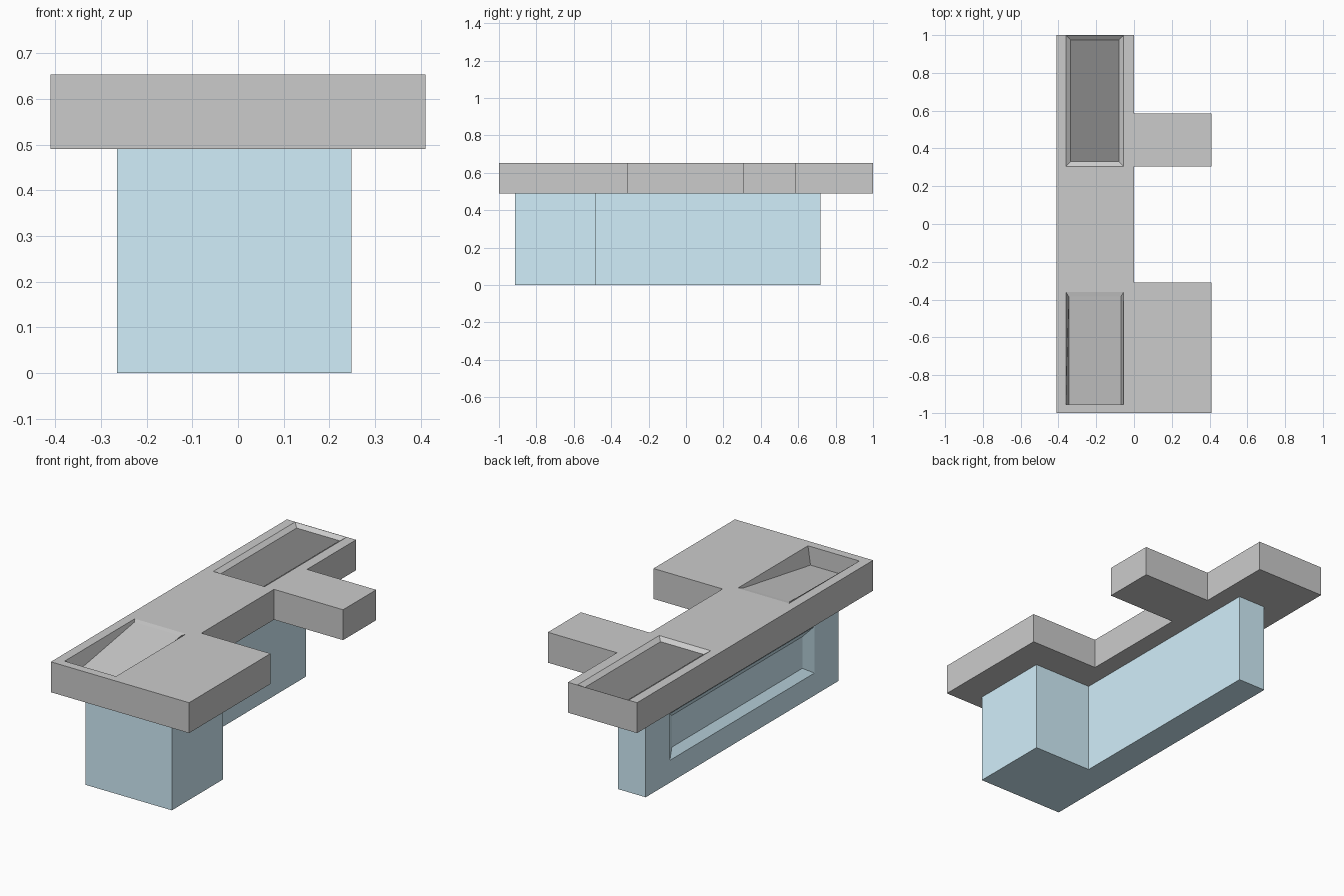
import bpy, bmesh

if "Cube" in bpy.data.objects:
    bpy.data.objects.remove(bpy.data.objects["Cube"])


def material(name, rgb):
    m = bpy.data.materials.new(name)
    m.diffuse_color = (*rgb, 1)
    m.use_nodes = True
    m.node_tree.nodes["Principled BSDF"].inputs["Base Color"].default_value = m.diffuse_color
    return m


def loft(name, rings, mat=None):
    """Closed solid through a list of equal-length point rings."""
    bm = bmesh.new()
    vs = [[bm.verts.new(p) for p in r] for r in rings]
    n = len(rings[0])
    bm.faces.new(vs[0])
    bm.faces.new(vs[-1])
    for a, b in zip(vs, vs[1:]):
        for i in range(n):
            j = (i + 1) % n
            bm.faces.new((a[i], a[j], b[j], b[i]))
    bmesh.ops.recalc_face_normals(bm, faces=bm.faces)
    me = bpy.data.meshes.new(name)
    bm.to_mesh(me)
    bm.free()
    ob = bpy.data.objects.new(name, me)
    bpy.context.collection.objects.link(ob)
    if mat:
        me.materials.append(mat)
    return ob


def prism(name, outline, z0, z1, mat=None):
    return loft(name, [[(x, y, z) for x, y in outline] for z in (z0, z1)], mat)


def rect(x0, x1, y0, y1):
    return [(x0, y0), (x1, y0), (x1, y1), (x0, y1)]


def flat(outline, z):
    return [(x, y, z) for x, y in outline]


def cut(target, cutter):
    cutter.hide_render = True
    mod = target.modifiers.new("cut", 'BOOLEAN')
    mod.operation = 'DIFFERENCE'
    mod.solver = 'EXACT'
    mod.object = cutter
    bpy.context.view_layer.objects.active = target
    bpy.ops.object.modifier_apply(modifier=mod.name)
    bpy.data.objects.remove(cutter, do_unlink=True)


blue = material("blue_paint", (0.64, 0.86, 0.96))
dark = material("dark_glass", (0.25, 0.25, 0.25))
BASE_TOP, TOP = 0.49, 0.653

# Countertop with two side wings
counter = prism("countertop", [
    (-0.41, -1), (0.41, -1), (0.41, -0.31), (0, -0.31), (0, 0.305),
    (0.41, 0.305), (0.41, 0.585), (0, 0.585), (0, 1), (-0.41, 1)],
    BASE_TOP, TOP)

# Shallow tray with sloped walls at the back
rim = rect(-0.36, -0.055, 0.305, 0.998)
floor = rect(-0.335, -0.08, 0.33, 0.975)
cut(counter, loft("tray_cutter", [flat(rim, 0.75), flat(rim, TOP), flat(floor, 0.635)]))
prism("tray_panel", floor, 0.630, 0.636, dark)

# Ramped recess at the front, deepest at its front wall
rim = rect(-0.36, -0.055, -0.955, -0.36)
ramp = [(-0.345, -0.955, 0.553), (-0.07, -0.955, 0.553),
        (-0.07, -0.385, 0.648), (-0.345, -0.385, 0.648)]
cut(counter, loft("ramp_cutter", [flat(rim, 0.75), flat(rim, TOP), ramp]))

# L-shaped base
base = prism("base", [
    (-0.265, -0.915), (0.248, -0.915), (0.248, -0.48),
    (-0.10, -0.48), (-0.10, 0.72), (-0.265, 0.72)], 0, BASE_TOP, blue)

# Sunken panel with sloped edges on the left side of the base
outer = rect(-0.71, 0.515, 0.12, 0.37)
inner = rect(-0.65, 0.455, 0.16, 0.33)
cut(base, loft("panel_cutter", [
    [(x, y, z) for y, z in ring]
    for x, ring in ((-0.35, outer), (-0.265, outer), (-0.235, inner))], blue))
